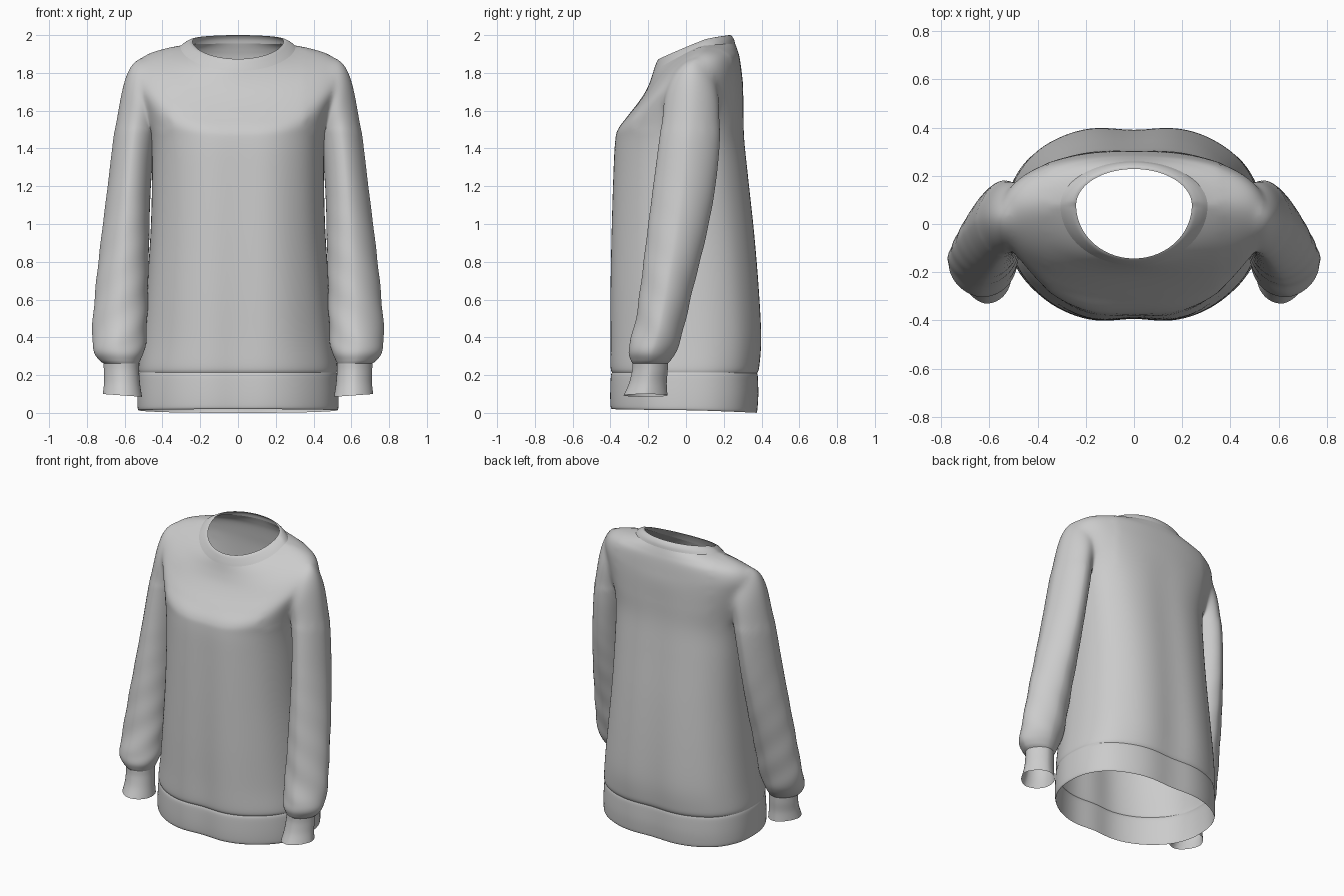
import bpy, bmesh
from math import sin, cos, pi, exp, radians
from mathutils import Vector

if "Cube" in bpy.data.objects:
    bpy.data.objects.remove(bpy.data.objects["Cube"])

SEG = 112


def spline(keys, steps):
    """Catmull-Rom interpolation through rows of section parameters."""
    out = []
    for i in range(len(keys) - 1):
        p0, p1, p2, p3 = (keys[max(i - 1, 0)], keys[i], keys[i + 1],
                          keys[min(i + 2, len(keys) - 1)])
        for k in range(steps):
            t = k / steps
            out.append([0.5 * (2 * b + (c - a) * t + (2 * a - 5 * b + 4 * c - d) * t * t
                               + (3 * b - a - 3 * c + d) * t ** 3)
                        for a, b, c, d in zip(p0, p1, p2, p3)])
    out.append(list(keys[-1]))
    return out


def spow(v, p):
    return (1 if v >= 0 else -1) * abs(v) ** p


def torso_ring(k):
    """Section: half width, side y/z, front y/z, back y/z, squareness, centre dip.
    The front is rounder than the back."""
    a, ys, zs, yf, zf, yb, zb, n, dip = k
    ring = []
    for i in range(SEG):
        t = 2 * pi * i / SEG
        back = sin(t) > 0
        m = n if back else n - 9 * dip
        x, s = a * spow(cos(t), 2 / m), spow(sin(t), 2 / m)
        if back:
            ye, ze, d, pz = yb, zb, dip, .6 + 1.5 * (n - 2)
        else:
            ye, ze, d, pz = yf * (1 + .6 * dip), zf, 1.5 * dip, 1.1 + .5 * (n - 2)
        fold = 1 - d * exp(-(x / 0.13) ** 2) + 0.15 * dip * sin(11 * t + 2 * zs) * cos(t) ** 2
        ring.append(Vector((x, ys + (ye - ys) * abs(s) * fold,
                            zs + (ze - zs) * abs(s) ** pz)))
    return ring


def sleeve_ring(k, side):
    """Section: inner x/z, outer x/z, front y, back y, fold depth."""
    xi, zi, xo, zo, yf, yb, fold = k
    ring = []
    for i in range(SEG // 2):
        t = 4 * pi * i / SEG
        p = 1.2 if cos(t) > 0 else 1.0
        c, s = spow(cos(t), p), spow(sin(t), p)
        r = 1 + fold * sin(3 * t + 30 * zo)
        ring.append(Vector((side * ((xi + xo) / 2 + (xo - xi) / 2 * c * r),
                            (yf + yb) / 2 + (yb - yf) / 2 * s * r,
                            (zi + zo) / 2 + (zo - zi) / 2 * c)))
    return ring


def finish(ob, angle=50):
    bpy.ops.object.select_all(action='DESELECT')
    ob.select_set(True)
    bpy.context.view_layer.objects.active = ob
    bpy.ops.object.shade_smooth_by_angle(angle=radians(angle))


def loft(name, rings, closed=False):
    """Skin the rings; a closed loft gets fan caps. Returns object and cap centres."""
    bm = bmesh.new()
    rows = [[bm.verts.new(p) for p in r] for r in rings]
    n = len(rows[0])
    for r, q in zip(rows, rows[1:]):
        for i in range(n):
            j = (i + 1) % n
            bm.faces.new((r[i], r[j], q[j], q[i]))
    centres = []
    if closed:
        for r in (rows[0], rows[-1]):
            c = sum((v.co for v in r), Vector()) / n
            cv = bm.verts.new(c)
            centres.append(c)
            for i in range(n):
                bm.faces.new((r[i], r[(i + 1) % n], cv))
    bmesh.ops.recalc_face_normals(bm, faces=bm.faces)
    me = bpy.data.meshes.new(name)
    bm.to_mesh(me)
    bm.free()
    ob = bpy.data.objects.new(name, me)
    bpy.context.collection.objects.link(ob)
    return ob, centres


# torso, from the hem seam up to the neck seam
SEAM = (.522, 0, .215, -.402, .215, .388, .210, 2.5, .045)
NECK = (.305, .075, 1.940, -.172, 1.81, .260, 1.955, 2.0, 0)
torso_keys = [
    SEAM,
    (.524, 0, .25, -.410, .25, .400, .25, 2.5, .045),
    (.508, 0, .40, -.412, .40, .411, .40, 2.5, .05),
    (.485, 0, .65, -.411, .65, .398, .65, 2.5, .045),
    (.463, 0, .95, -.405, .95, .372, .95, 2.5, .04),
    (.455, 0, 1.25, -.395, 1.24, .338, 1.25, 2.5, .035),
    (.460, 0, 1.45, -.383, 1.43, .315, 1.45, 2.5, .025),
    (.490, .02, 1.62, -.365, 1.50, .308, 1.60, 2.5, .015),
    (.530, .04, 1.75, -.310, 1.57, .302, 1.73, 2.4, 0),
    (.548, .05, 1.82, -.255, 1.64, .294, 1.81, 2.35, 0),
    (.515, .06, 1.885, -.215, 1.70, .284, 1.88, 2.3, 0),
    (.430, .07, 1.922, -.190, 1.755, .273, 1.92, 2.1, 0),
    NECK]
body, caps = loft("sweater_body", [torso_ring(k) for k in spline(torso_keys, 6)], True)

# sleeves, from inside the shoulder down to the cuff seam
CUFF = (.525, .262, .712, .262, -.283, -.095, 0)
sleeve_keys = [
    (.410, 1.50, .440, 1.84, -.080, .160, 0),
    (.430, 1.47, .540, 1.876, -.110, .176, 0),
    (.440, 1.43, .592, 1.80, -.126, .181, 0),
    (.445, 1.38, .624, 1.68, -.131, .181, 0),
    (.456, 1.28, .656, 1.48, -.150, .175, 0),
    (.466, 1.10, .690, 1.20, -.180, .148, .003),
    (.471, .88, .725, .92, -.212, .098, .006),
    (.476, .68, .750, .70, -.238, .045, .01),
    (.480, .50, .768, .50, -.265, 0, .015),
    (.487, .38, .772, .38, -.295, -.030, .02),
    (.500, .32, .762, .32, -.305, -.055, .015),
    (.516, .28, .735, .28, -.293, -.080, .005),
    CUFF]
cuff_keys = [
    CUFF,
    (.524, .22, .710, .22, -.286, -.097, 0),
    (.518, .15, .709, .16, -.302, -.102, 0),
    (.508, .085, .716, .10, -.330, -.098, 0)]
sleeves = []
for side, label in ((1, "left"), (-1, "right")):
    ob, cc = loft(label + "_sleeve", [sleeve_ring(k, side) for k in spline(sleeve_keys, 6)], True)
    sleeves.append(ob)
    caps += cc
    cuff, _ = loft(label + "_cuff", [sleeve_ring(k, side) for k in spline(cuff_keys, 5)])
    finish(cuff)

# join sleeves and torso into one skin
for ob in sleeves:
    m = body.modifiers.new("join", 'BOOLEAN')
    m.operation, m.solver, m.object = 'UNION', 'EXACT', ob
deps = bpy.context.evaluated_depsgraph_get()
joined = bpy.data.meshes.new_from_object(body.evaluated_get(deps))
body.modifiers.clear()
body.data = joined
for ob in sleeves:
    bpy.data.objects.remove(ob)

# open the neck, hem and wrists, and soften the shoulder seams
bm = bmesh.new()
bm.from_mesh(joined)
ends = [v for v in bm.verts if any((v.co - c).length < 1e-3 for c in caps)]
bmesh.ops.delete(bm, geom=ends, context='VERTS')
soft = [v for v in bm.verts if v.co.z > 1.5 and abs(v.co.x) > .36]
bmesh.ops.remove_doubles(bm, verts=soft, dist=.004)
soft = [v for v in bm.verts if v.co.z > 1.5 and abs(v.co.x) > .36]
for _ in range(22):
    bmesh.ops.smooth_vert(bm, verts=soft, factor=.5,
                          use_axis_x=True, use_axis_y=True, use_axis_z=True)
bm.to_mesh(joined)
bm.free()
finish(body)

# ribbed waistband
hem_keys = [
    SEAM,
    (.527, 0, .19, -.408, .19, .392, .185, 2.5, .045),
    (.532, 0, .10, -.411, .10, .394, .095, 2.5, .045),
    (.532, 0, .03, -.409, .035, .389, .018, 2.5, .045),
    (.526, 0, .014, -.402, .02, .384, .0, 2.5, .045)]
hem, _ = loft("waistband", [torso_ring(k) for k in spline(hem_keys, 5)])
finish(hem)

# neckband
collar_keys = [
    NECK,
    (.282, .076, 1.956, -.165, 1.832, .254, 1.978, 2.0, 0),
    (.256, .078, 1.967, -.153, 1.862, .240, 1.997, 2.0, 0),
    (.240, .078, 1.966, -.143, 1.874, .228, 2.0, 2.0, 0)]
collar, _ = loft("neckband", [torso_ring(k) for k in spline(collar_keys, 4)])
finish(collar)
